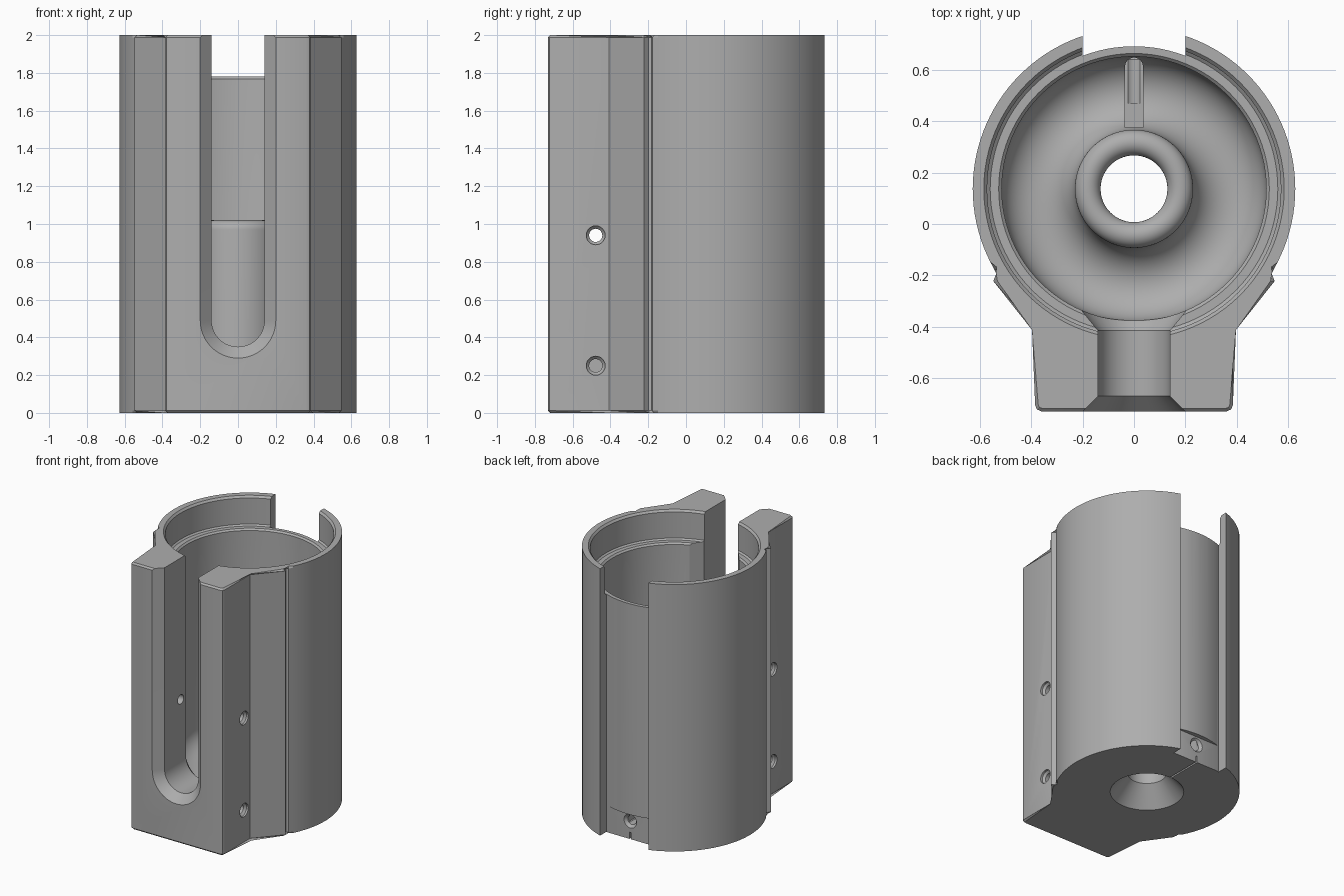
import bpy, bmesh, math
from mathutils import Matrix, Vector

cube = bpy.data.objects.get("Cube")
if cube:
    bpy.data.objects.remove(cube, do_unlink=True)

CY = 0.137      # y of the cylinder axis
R = 0.628       # outer radius

mat = bpy.data.materials.new("matte grey")
mat.use_nodes = True
grey = (0.42, 0.42, 0.42, 1)
mat.diffuse_color = grey
mat.node_tree.nodes["Principled BSDF"].inputs["Base Color"].default_value = grey


def finish(name, bm):
    bmesh.ops.recalc_face_normals(bm, faces=bm.faces)
    mesh = bpy.data.meshes.new(name)
    bm.to_mesh(mesh)
    bm.free()
    ob = bpy.data.objects.new(name, mesh)
    bpy.context.collection.objects.link(ob)
    mesh.materials.append(mat)
    return ob


def loft(rings):
    """Closed solid through matching rings of points."""
    bm = bmesh.new()
    loops = [[bm.verts.new(p) for p in ring] for ring in rings]
    n = len(loops[0])
    for a, b in zip(loops, loops[1:]):
        for i in range(n):
            j = (i + 1) % n
            bm.faces.new((a[i], a[j], b[j], b[i]))
    bm.faces.new(loops[0])
    bm.faces.new(loops[-1])
    return bm


def prism(outline, z0, z1):
    return loft([[(x, y, z) for x, y in outline] for z in (z0, z1)])


def arc(cx, cy, r, a0, a1, n):
    angles = [math.radians(a0 + (a1 - a0) * i / n) for i in range(n + 1)]
    return [(cx + r * math.cos(a), cy + r * math.sin(a)) for a in angles]


def lathe(profile, n=96):
    """Revolve an (r, z) profile that starts and ends on the axis."""
    bm = bmesh.new()
    rings = []
    for r, z in profile:
        if r < 1e-6:
            rings.append([bm.verts.new((0, CY, z))] * n)
        else:
            rings.append([bm.verts.new((r * math.cos(2 * math.pi * i / n),
                                        CY + r * math.sin(2 * math.pi * i / n), z))
                          for i in range(n)])
    for a, b in zip(rings, rings[1:]):
        for i in range(n):
            j = (i + 1) % n
            bm.faces.new(list(dict.fromkeys((a[i], a[j], b[j], b[i]))))
    return bm


def drill(start, direction, stations):
    """Round cutter: (distance, radius) stations along a direction."""
    turn = Vector((0, 0, 1)).rotation_difference(Vector(direction)).to_matrix().to_4x4()
    place = Matrix.Translation(start) @ turn
    return loft([[place @ Vector((x, y, d)) for x, y in arc(0, 0, r, 0, 345, 23)]
                 for d, r in stations])


# Outer body: round sleeve with side ribs and a square front block
half = [(0.36, -0.73), (0.378, -0.722), (0.385, -0.705), (0.385, -0.408),
        (0.548, -0.222), (0.524, -0.198), (0.526, -0.182)]
half += arc(0, CY, R, -30, 90, 40)
outline = half + [(-x, y) for x, y in reversed(half[:-1])]
bm = prism(outline, 0, 2)
rims = [e for e in bm.edges if abs(e.verts[0].co.z - e.verts[1].co.z) < 1e-6]
bmesh.ops.bevel(bm, geom=rims, offset=0.012, segments=1, affect='EDGES', clamp_overlap=False)
body = finish("sleeve_body", bm)

cutters = []


def cutter(name, bm):
    ob = finish(name, bm)
    ob.hide_render = True
    cutters.append(ob)


# Bore with a ledge, a trough floor and a tall round-topped centre tube
bore = [(0, 2.1), (0.585, 2.1), (0.585, 2.0), (0.572, 1.985), (0.572, 1.79),
        (0.56, 1.78), (0.527, 1.78), (0.515, 1.768)]
bore += arc(0.3725, 0.3425, 0.1425, 0, -180, 20)
bore += arc(0.18, 0.97, 0.05, 0, 180, 16)
bore += [(0.13, 0.14), (0.25, 0), (0.25, -0.1), (0, -0.1)]
bore[8:29] = [(r, z) for r, z in bore[8:29]]
cutter("bore_cutter", lathe(bore))

# Front slot, flared at the outer face and at the bore
def slot_ring(w, y):
    u = [(w, 2.1)] + arc(0, 0.49, w, 0, -180, 32) + [(-w, 2.1)]
    return [(x, y, z) for x, z in u]


cutter("front_slot_cutter", loft([slot_ring(w, y) for w, y in (
    (0.21, -0.74), (0.14, -0.67), (0.14, -0.415), (0.205, -0.335), (0.205, -0.3))]))

# Back slot down to the inner wall, with a flat seat at its foot
edge = math.degrees(math.asin(0.2 / 0.555))
back = arc(0, CY, 0.555, 90 - edge, 90 + edge, 16) + [(-0.2, 0.9), (0.2, 0.9)]
cutter("back_slot_cutter", prism(back, -0.1, 2.1))
seat = [(-0.1995, 0.66), (0.1995, 0.66), (0.1995, 0.8), (-0.1995, 0.8)]
cutter("back_seat_cutter", prism(seat, -0.1, 0.2))

# Cable hole, floor channel and thin slit underneath
cutter("cable_hole_cutter", drill((0, 0.72, 0.135), (0, -1, 0),
                                  [(0, 0.052), (0.06, 0.052), (0.08, 0.034), (0.25, 0.034)]))
channel = arc(0, 0.613, 0.035, 0, 180, 12) + [(-0.035, 0.376), (0.035, 0.376)]
cutter("floor_channel_cutter", prism(channel, 0.11, 0.4))
slit = [(-0.006, 0.36), (0.006, 0.36), (0.006, 0.7), (-0.006, 0.7)]
cutter("slit_cutter", prism(slit, -0.1, 0.05))

# Countersunk screw holes on both sides of the front block
for side in (1, -1):
    for z in (0.94, 0.25):
        cutter("screw_hole_cutter", drill((side * 0.4, -0.478, z), (-side, 0, 0),
               [(0, 0.05), (0.03, 0.05), (0.045, 0.035), (0.3, 0.035)]))

# Cut everything and tidy up
bpy.context.view_layer.objects.active = body
for ob in cutters:
    mod = body.modifiers.new(ob.name, 'BOOLEAN')
    mod.operation = 'DIFFERENCE'
    mod.solver = 'EXACT'
    mod.object = ob
    bpy.ops.object.modifier_apply(modifier=mod.name)
    bpy.data.objects.remove(ob, do_unlink=True)

bpy.ops.object.select_all(action='DESELECT')
body.select_set(True)
bpy.ops.object.shade_smooth_by_angle(angle=math.radians(25))
